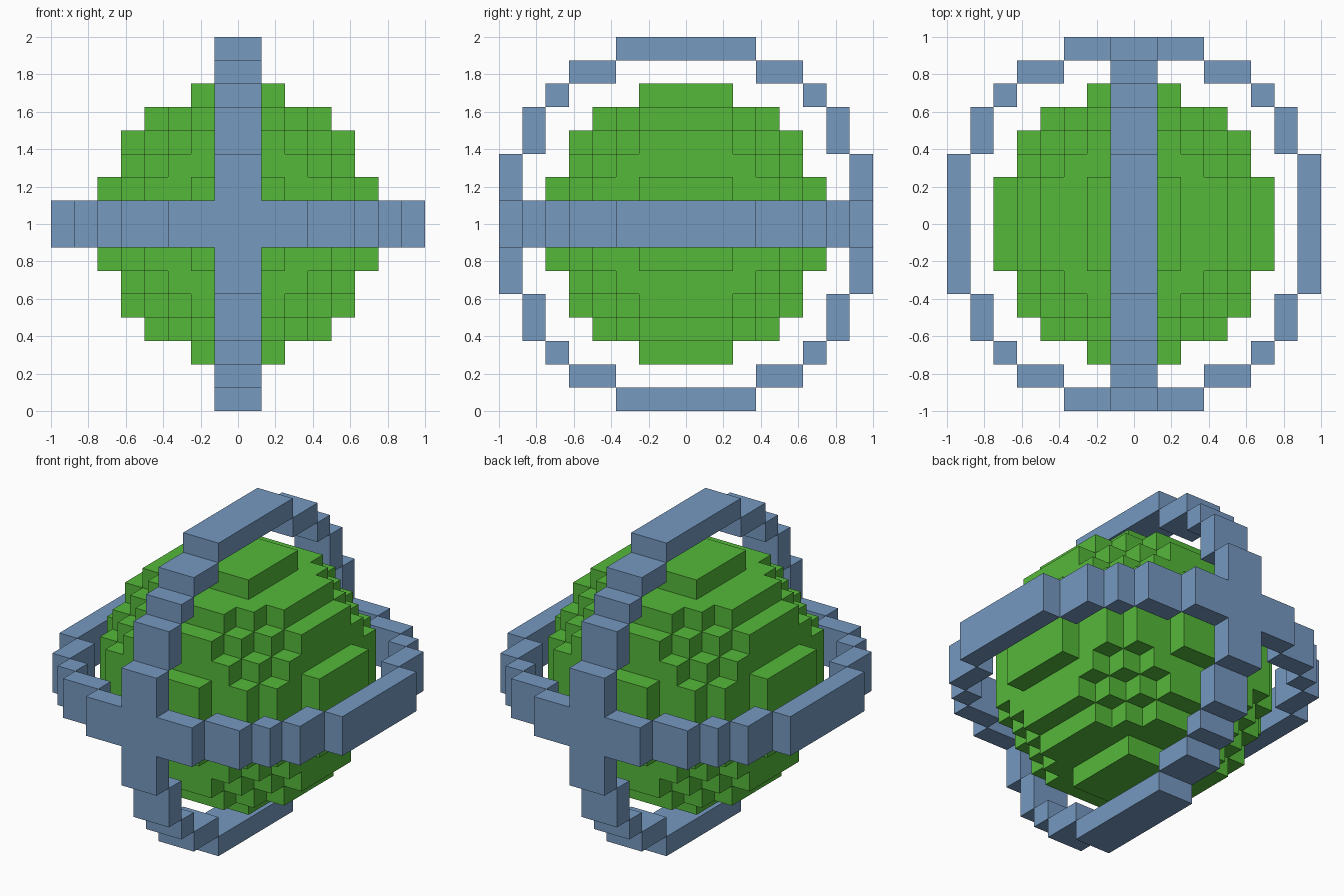
import bpy, bmesh
from mathutils import Vector

cube = bpy.data.objects.get("Cube")
if cube:
    bpy.data.objects.remove(cube)

U = 0.125          # edge length of one block
CENTRE = Vector((0, 0, 1))


def material(name, rgb):
    m = bpy.data.materials.new(name)
    m.use_nodes = True
    m.diffuse_color = (*rgb, 1)
    bsdf = m.node_tree.nodes["Principled BSDF"]
    bsdf.inputs["Base Color"].default_value = (*rgb, 1)
    bsdf.inputs["Roughness"].default_value = 0.8
    return m


def block_object(name, cells, mat):
    """Outer skin of a set of unit blocks, with coplanar faces merged."""
    bm = bmesh.new()
    for c in cells:
        for axis in range(3):
            for side in (0, 1):
                n = list(c)
                n[axis] += 2 * side - 1
                if tuple(n) in cells:
                    continue
                corners = []
                for p, q in ((0, 0), (1, 0), (1, 1), (0, 1)):
                    v = Vector(c)
                    v[axis] += side
                    v[(axis + 1) % 3] += p
                    v[(axis + 2) % 3] += q
                    corners.append(bm.verts.new(v * U + CENTRE))
                bm.faces.new(corners if side else corners[::-1])
    bmesh.ops.remove_doubles(bm, verts=bm.verts[:], dist=1e-4)
    bmesh.ops.dissolve_limit(bm, angle_limit=0.01, verts=bm.verts[:], edges=bm.edges[:])
    mesh = bpy.data.meshes.new(name)
    bm.to_mesh(mesh)
    bm.free()
    mesh.materials.append(mat)
    ob = bpy.data.objects.new(name, mesh)
    bpy.context.collection.objects.link(ob)
    return ob


green = material("leaf green", (0.091, 0.479, 0.042))
blue = material("steel blue", (0.181, 0.319, 0.527))

# Blocky ball, six blocks in radius
R = range(-6, 6)
ball = {(x, y, z) for x in R for y in R for z in R
        if (x + .5) ** 2 + (y + .5) ** 2 + (z + .5) ** 2 < 36}
block_object("ball_core", ball, green)

# One quarter of a stepped ring, mirrored to all four quadrants
eighth = [(7, 0), (7, 1), (7, 2), (6, 3), (6, 4), (5, 5)]
quarter = eighth + [(b, a) for a, b in eighth]
ring = {(i, j) for a, b in quarter for i in (a, -1 - a) for j in (b, -1 - b)}

# Upright and level rings, two blocks wide, joined at front and back
cage = {(w, i, j) for i, j in ring for w in (-1, 0)}
cage |= {(i, j, w) for i, j in ring for w in (-1, 0)}
block_object("crossed_rings", cage, blue)
